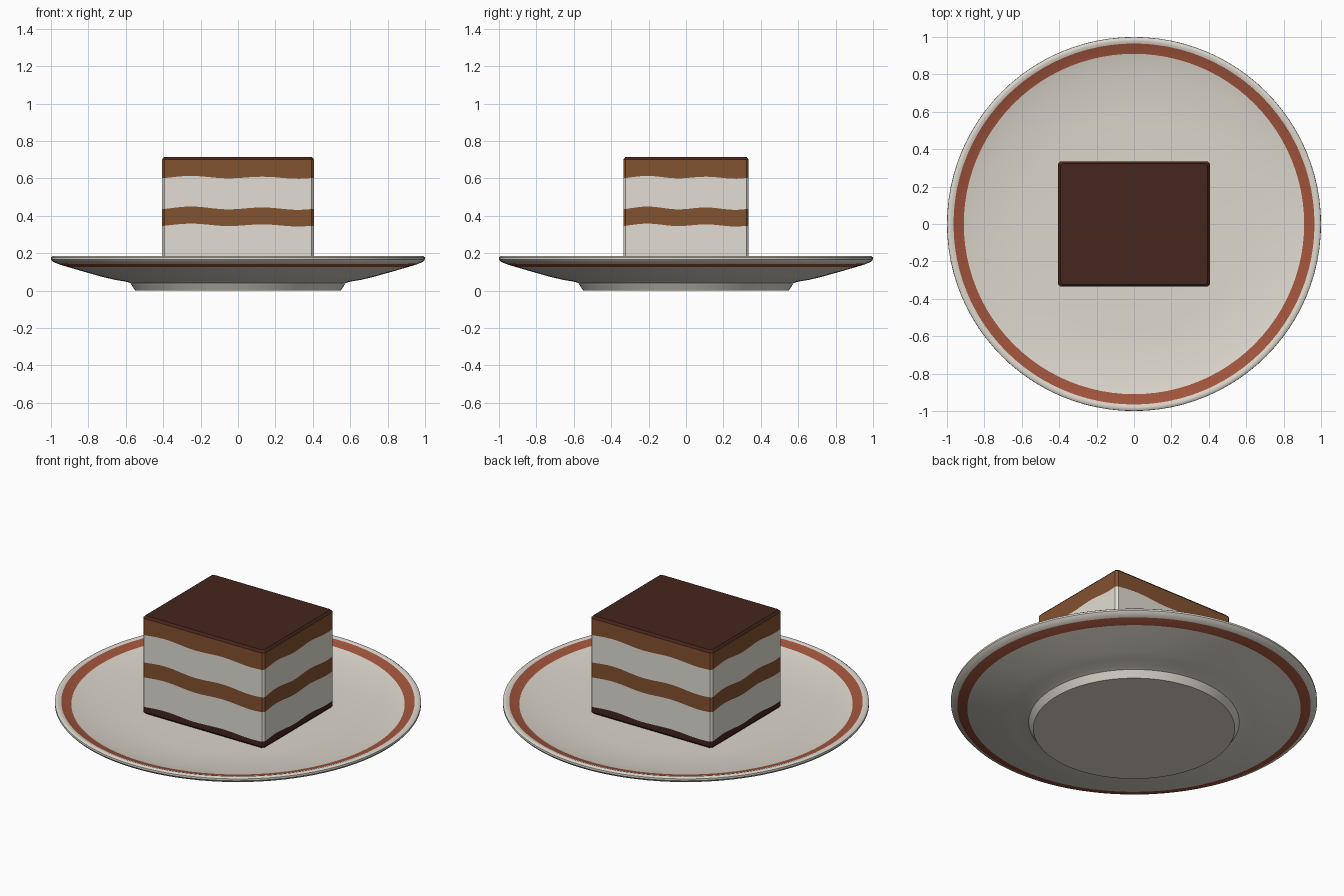
import bpy, bmesh, math

if "Cube" in bpy.data.objects:
    bpy.data.objects.remove(bpy.data.objects["Cube"])


def material(name, rgb):
    m = bpy.data.materials.new(name)
    m.diffuse_color = (*rgb, 1)
    m.use_nodes = True
    m.node_tree.nodes["Principled BSDF"].inputs["Base Color"].default_value = m.diffuse_color
    return m


china = material("off_white_china", (0.72, 0.68, 0.61))
red = material("rust_red_glaze", (0.36, 0.09, 0.045))
cream = material("cream", (0.76, 0.73, 0.66))
sponge = material("brown_sponge", (0.23, 0.085, 0.03))
choc = material("dark_chocolate", (0.06, 0.019, 0.012))


def finish(bm, name, mats, angle):
    bmesh.ops.recalc_face_normals(bm, faces=bm.faces)
    me = bpy.data.meshes.new(name)
    bm.to_mesh(me)
    bm.free()
    ob = bpy.data.objects.new(name, me)
    bpy.context.collection.objects.link(ob)
    for m in mats:
        me.materials.append(m)
    bpy.ops.object.select_all(action='DESELECT')
    ob.select_set(True)
    bpy.context.view_layer.objects.active = ob
    bpy.ops.object.shade_smooth_by_angle(angle=math.radians(angle))
    return ob


def skin(bm, rings, colours):
    """Join closed rings of points; colours[i] paints the strip above ring i."""
    loops = [[bm.verts.new(p) for p in r] for r in rings]
    n = len(loops[0])
    for a, b, c in zip(loops, loops[1:], colours):
        for i in range(n):
            j = (i + 1) % n
            bm.faces.new((a[i], a[j], b[j], b[i])).material_index = c
    for lp in (loops[0], loops[-1]):
        bm.faces.new(lp).material_index = colours[0] if lp is loops[0] else colours[-1]


# Plate: lathed profile (radius, height), red where the stripe lies
profile = [(0.55, 0.0), (0.575, 0.04), (0.60, 0.048), (0.66, 0.058), (0.72, 0.072),
           (0.82, 0.10), (0.91, 0.126), (0.965, 0.143), (0.99, 0.155), (1.0, 0.167),
           (0.999, 0.178), (0.99, 0.184), (0.978, 0.184), (0.965, 0.179),
           (0.91, 0.163), (0.82, 0.147), (0.70, 0.133), (0.58, 0.126), (0.30, 0.125)]
strip = [1 if min(a[0], b[0]) >= 0.909 and max(a[0], b[0]) <= 0.966 else 0
         for a, b in zip(profile, profile[1:])]
SEG = 96
rings = [[(r * math.cos(2 * math.pi * i / SEG), r * math.sin(2 * math.pi * i / SEG), z)
          for i in range(SEG)] for r, z in profile]
bm = bmesh.new()
skin(bm, rings, strip)
finish(bm, "plate", [china, red], 40)

# Cake slice: stacked layers with wavy borders and slightly chamfered edges
HX, HY, CH, N = 0.405, 0.335, 0.012, 24


def outline(inset):
    hx, hy, c = HX - inset, HY - inset, CH
    corners = [((-hx + c, -hy), (hx - c, -hy)), ((hx, -hy + c), (hx, hy - c)),
               ((hx - c, hy), (-hx + c, hy)), ((-hx, hy - c), (-hx, -hy + c))]
    return [(a[0] + (b[0] - a[0]) * k / N, a[1] + (b[1] - a[1]) * k / N, k / N)
            for a, b in corners for k in range(N + 1)]


def wave(t, amp):
    return amp * (math.sin(4 * math.pi * t - 0.6) + 0.4 * math.sin(2 * math.pi * t))


# height, inset, wave size
levels = [(0.126, 0.01, 0), (0.138, 0, 0), (0.172, 0, 0.005), (0.35, 0, 0.006),
          (0.44, 0, 0.007), (0.605, 0, 0.006), (0.702, 0, 0.0), (0.715, 0.012, 0)]
layer_colours = [2, 2, 0, 1, 0, 1, 2]
rings = [[(x, y, z + wave(t, amp)) for x, y, t in outline(ins)] for z, ins, amp in levels]
bm = bmesh.new()
skin(bm, rings, layer_colours)
finish(bm, "cake_slice", [cream, sponge, choc], 30)
